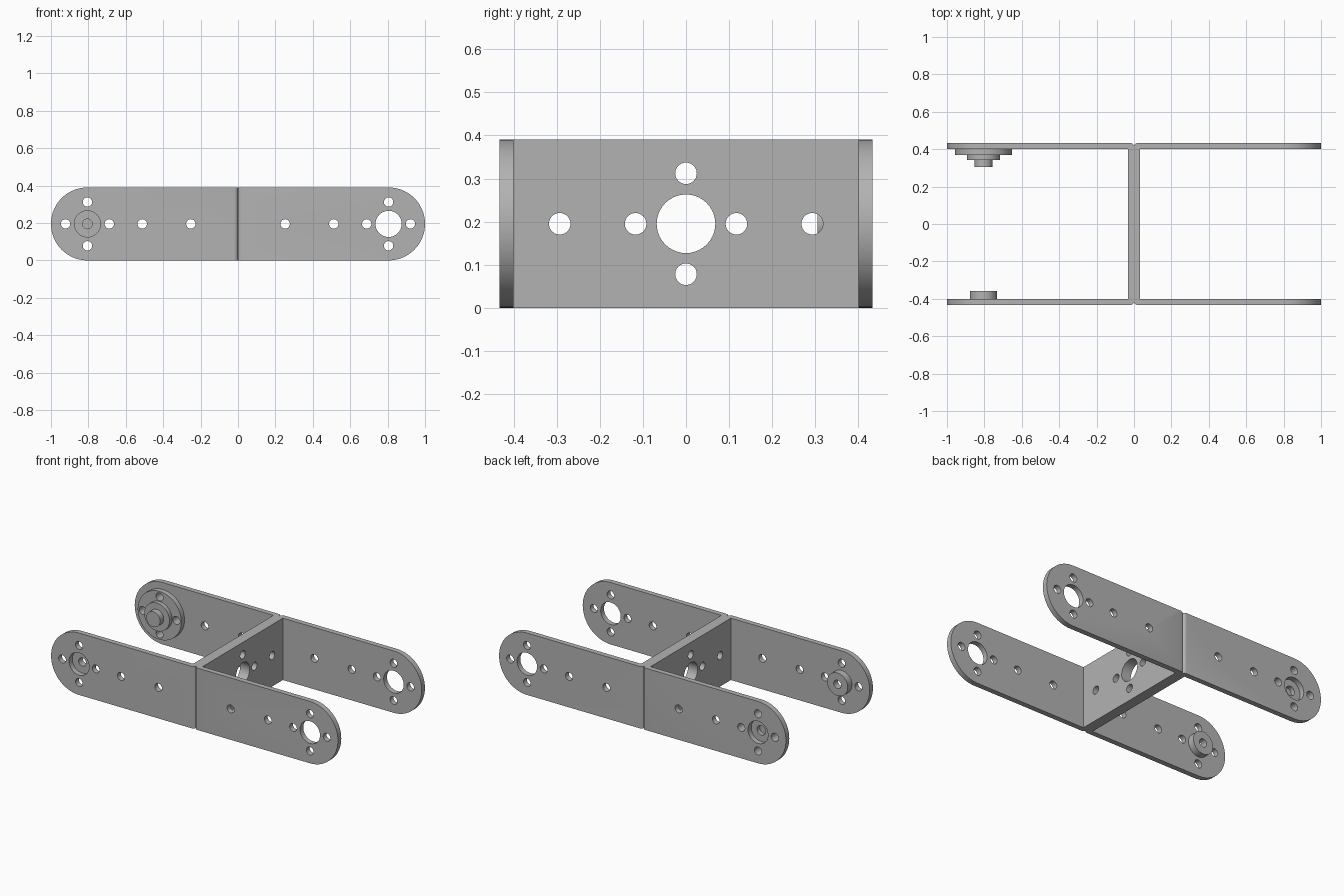
import bpy, bmesh, math
from mathutils import Matrix, Vector

if "Cube" in bpy.data.objects:
    bpy.data.objects.remove(bpy.data.objects["Cube"])

H, W, T = 0.39, 0.433, 0.033      # height, half width, sheet thickness
ZC, XC = H / 2, 0.805             # hole centre height, arm end centre
BEND = 0.02                       # outer bend radius

steel = bpy.data.materials.new("grey metal")
steel.diffuse_color = (0.45, 0.45, 0.45, 1)
steel.use_nodes = True
steel.node_tree.nodes["Principled BSDF"].inputs["Base Color"].default_value = steel.diffuse_color


def make(name, bm):
    bmesh.ops.remove_doubles(bm, verts=bm.verts, dist=1e-5)
    bmesh.ops.recalc_face_normals(bm, faces=bm.faces)
    me = bpy.data.meshes.new(name)
    bm.to_mesh(me)
    bm.free()
    me.materials.append(steel)
    ob = bpy.data.objects.new(name, me)
    bpy.context.collection.objects.link(ob)
    return ob


def prism(name, points, direction):
    """Extrude a closed outline along a direction."""
    bm = bmesh.new()
    face = bm.faces.new([bm.verts.new(p) for p in points])
    new = bmesh.ops.extrude_face_region(bm, geom=[face])["geom"]
    bmesh.ops.translate(bm, vec=direction,
                        verts=[g for g in new if isinstance(g, bmesh.types.BMVert)])
    return make(name, bm)


def drill(bm, centre, radius, length, axis):
    """Add a cylinder to a cutter mesh."""
    rot = Vector((0, 0, 1)).rotation_difference(Vector(axis)).to_matrix().to_4x4()
    bmesh.ops.create_cone(bm, cap_ends=True, segments=40, radius1=radius, radius2=radius,
                          depth=length, matrix=Matrix.Translation(centre) @ rot)


def boolean(ob, cutter, operation):
    mod = ob.modifiers.new("cut", 'BOOLEAN')
    mod.object, mod.operation, mod.solver = cutter, operation, 'EXACT'
    bpy.context.view_layer.objects.active = ob
    bpy.ops.object.modifier_apply(modifier="cut")
    bpy.data.objects.remove(cutter)


def smooth(ob):
    bpy.ops.object.select_all(action='DESELECT')
    ob.select_set(True)
    bpy.context.view_layer.objects.active = ob
    bpy.ops.object.shade_smooth_by_angle(angle=math.radians(20))


def lathe(name, profile, centre):
    """Revolve (radius, y) points about a y axis."""
    bm = bmesh.new()
    vs = [bm.verts.new((centre[0] + r, y, centre[2])) for r, y in profile]
    es = [bm.edges.new(p) for p in zip(vs, vs[1:])]
    bmesh.ops.spin(bm, geom=vs + es, cent=centre, axis=(0, 1, 0),
                   angle=math.tau, steps=48, use_merge=True)
    return make(name, bm)


def ring_offsets(d=0.117):
    return [(d, 0), (-d, 0), (0, d), (0, -d)]


# Two U-shaped brackets, back to back
for s, side in ((1, "right"), (-1, "left")):
    # U outline with rounded outer bends
    bends = [(BEND * (1 - math.cos(a)), W - BEND * (1 - math.sin(a)))
             for a in (math.pi / 2 * i / 4 for i in range(5))]
    half = bends + [(1, W), (1, W - T), (T, W - T)]
    outline = half + [(x, -y) for x, y in reversed(half)]
    bracket = prism(side + "_bracket", [(s * x, y, 0) for x, y in outline], (0, 0, H))

    # Round the arm ends
    arc = [math.pi * (i / 40 - 0.5) for i in range(41)]
    ends = [(-0.1, H + 0.0)] + [(-0.1, 0.0)]
    ends += [(XC + 0.195 * math.cos(a), ZC + ZC * math.sin(a)) for a in arc]
    boolean(bracket, prism("end_cutter", [(s * x, -0.6, z) for x, z in ends], (0, 1.2, 0)),
            'INTERSECT')

    # Holes in the arms and the web
    bm = bmesh.new()
    drill(bm, (s * XC, 0, ZC), 0.07, 1.2, (0, 1, 0))
    for dx, dz in ring_offsets() + [(-0.293, 0), (-0.553, 0)]:
        drill(bm, (s * (XC + dx), 0, ZC + dz), 0.025, 1.2, (0, 1, 0))
    drill(bm, (s * T / 2, 0, ZC), 0.068, 0.1, (1, 0, 0))
    for dy, dz in ring_offsets() + [(-0.293, 0), (0.293, 0)]:
        drill(bm, (s * T / 2, dy, ZC + dz), 0.025, 0.1, (1, 0, 0))
    boolean(bracket, make("hole_cutter", bm), 'DIFFERENCE')
    smooth(bracket)

# Stepped hub on the back left arm, with flange holes
hub = lathe("stepped_hub", [(0, 0.372), (0.03, 0.372), (0.03, 0.4), (0.152, 0.4),
                            (0.152, 0.368), (0.088, 0.368), (0.088, 0.342),
                            (0.048, 0.342), (0.048, 0.305), (0, 0.305)], (-XC, 0, ZC))
bm = bmesh.new()
for dx, dz in ring_offsets():
    drill(bm, (-XC + dx, 0.385, ZC + dz), 0.025, 0.1, (0, 1, 0))
boolean(hub, make("flange_cutter", bm), 'DIFFERENCE')
smooth(hub)

# Bored boss on the front left arm
smooth(lathe("bearing_boss", [(0.026, -0.4), (0.072, -0.4), (0.072, -0.358),
                              (0.026, -0.358), (0.026, -0.4)], (-XC, 0, ZC)))
